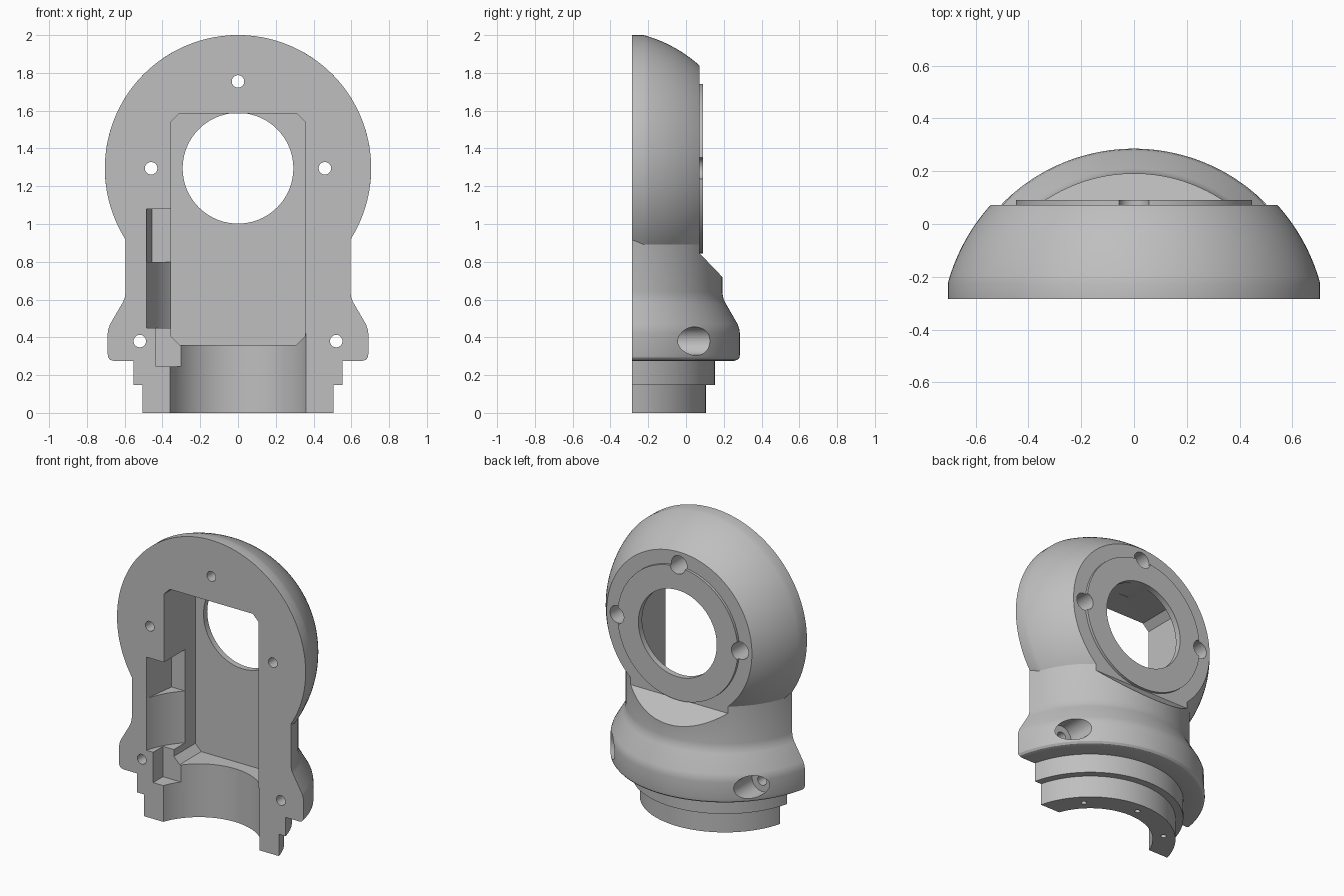
import bpy, bmesh
from math import sin, cos, pi, radians, sqrt

if "Cube" in bpy.data.objects:
    bpy.data.objects.remove(bpy.data.objects["Cube"], do_unlink=True)

AXIS_Y = -0.417      # vertical axis of the round base
FRONT = -0.285       # flat parting face
EYE_Z = 1.295        # height of the large opening
BACK = 0.072         # flat mounting face

grey = bpy.data.materials.new("plain grey")
grey.use_nodes = True
grey.diffuse_color = (0.52, 0.52, 0.52, 1)
grey.node_tree.nodes["Principled BSDF"].inputs["Base Color"].default_value = (0.52, 0.52, 0.52, 1)


def make_object(name, bm):
    bmesh.ops.recalc_face_normals(bm, faces=bm.faces)
    mesh = bpy.data.meshes.new(name)
    bm.to_mesh(mesh)
    bm.free()
    mesh.materials.append(grey)
    obj = bpy.data.objects.new(name, mesh)
    bpy.context.collection.objects.link(obj)
    return obj


def lathe(name, profile, axis="z", centre=(0, 0), steps=48):
    """Solid of (radius, position) pairs turned about a z or y axis."""
    bm = bmesh.new()
    rings = []
    for r, h in profile:
        ring = []
        for i in range(steps):
            a = 2 * pi * i / steps
            u, v = centre[0] + r * cos(a), centre[1] + r * sin(a)
            ring.append(bm.verts.new((u, v, h) if axis == "z" else (u, h, v)))
        rings.append(ring)
    for low, high in zip(rings, rings[1:]):
        for i in range(steps):
            j = (i + 1) % steps
            bm.faces.new((low[i], low[j], high[j], high[i]))
    bm.faces.new(rings[0])
    bm.faces.new(rings[-1])
    return make_object(name, bm)


def prism(name, outline, axis, start, end):
    """Outline pushed along one axis."""
    place = {"x": lambda a, b, h: (h, a, b),
             "y": lambda a, b, h: (a, h, b),
             "z": lambda a, b, h: (a, b, h)}[axis]
    bm = bmesh.new()
    ends = [[bm.verts.new(place(a, b, h)) for a, b in outline] for h in (start, end)]
    n = len(outline)
    for i in range(n):
        j = (i + 1) % n
        bm.faces.new((ends[0][i], ends[0][j], ends[1][j], ends[1][i]))
    bm.faces.new(ends[0])
    bm.faces.new(ends[1])
    return make_object(name, bm)


def combine(body, tool, operation="DIFFERENCE"):
    tool.hide_render = True
    mod = body.modifiers.new(tool.name, "BOOLEAN")
    mod.operation = operation
    mod.solver = "EXACT"
    mod.object = tool
    bpy.context.view_layer.objects.active = body
    bpy.ops.object.modifier_apply(modifier=mod.name)
    bpy.data.objects.remove(tool, do_unlink=True)


# Turned base: spigot, step, rounded flange and neck
housing = lathe("housing", [
    (0.522, 0), (0.522, 0.147), (0.57, 0.147), (0.57, 0.275), (0.67, 0.275),
    (0.69, 0.281), (0.7, 0.293), (0.7025, 0.31), (0.7025, 0.42), (0.699, 0.445),
    (0.69, 0.47), (0.627, 0.58), (0.615, 0.605), (0.609, 0.64), (0.609, 1.0)],
    centre=(0, AXIS_Y), steps=144)

# Domed head with a short straight rim
BALL = 0.731
arc = [(BALL * cos(radians(a)), AXIS_Y + BALL * sin(radians(a)))
       for a in [15.3 + 28.7 * i / 14 for i in range(15)]]
head = lathe("head", [(0.705, -0.4)] + arc, "y", (0, EYE_Z), 144)
combine(housing, head, "UNION")

# Flat back with sloped shoulder, then the raised ring plate
combine(housing, prism("back_cut", [(BACK, 0.845), (0.24, 0.67), (0.6, 0.67),
                                    (0.6, 2.2), (BACK, 2.2)], "x", -1, 1))
combine(housing, lathe("ring_plate", [(0.45, 0.03), (0.45, 0.09)], "y", (0, EYE_Z), 96), "UNION")

# Parting face
combine(housing, prism("front_cut", [(-1, -0.2), (1, -0.2), (1, 2.2), (-1, 2.2)], "y", -1.5, FRONT))

# Main cavity with clipped corners, lower bore and large round opening
W, LOW, TOP, C = 0.354, 0.36, 1.585, 0.044
cavity = [(-W + C, LOW), (W - C, LOW), (W, LOW + C), (W, TOP - C),
          (W - C, TOP), (-W + C, TOP), (-W, TOP - C), (-W, LOW + C)]
combine(housing, prism("cavity", cavity, "y", -0.6, 0.05))
combine(housing, lathe("bore", [(0.383, -0.1), (0.383, 0.42)], centre=(0, AXIS_Y), steps=96))
combine(housing, lathe("opening", [(0.293, -0.1), (0.293, 0.3)], "y", (0, EYE_Z), 96))

# Side pocket: curved lower part, deeper upper part, small slot below
R = 0.503
curve = [(R * cos(radians(a)), AXIS_Y + R * sin(radians(a))) for a in range(180, 128, -3)]
combine(housing, prism("lower_pocket", curve + [(curve[-1][0], AXIS_Y)], "z", 0.45, 0.8))
combine(housing, prism("upper_pocket", [(-0.49, -0.33), (-0.455, -0.06),
                                        (-0.3, -0.06), (-0.3, -0.33)], "z", 0.8, 1.08))
combine(housing, prism("slot", [(-0.435, 0.245), (-0.3, 0.245), (-0.3, 0.46), (-0.435, 0.46)],
                       "y", -0.5, -0.18))

# Screw holes with counterbores from the back
for x, z, wide in [(0, 1.755, 0.058), (-0.46, EYE_Z, 0.058), (0.46, EYE_Z, 0.058),
                   (-0.52, 0.38, 0.075), (0.52, 0.38, 0.075)]:
    combine(housing, lathe("screw_hole", [(0.033, -0.5), (0.033, 0.0)], "y", (x, z), 32))
    combine(housing, lathe("counterbore", [(wide, -0.07), (wide, 0.5)], "y", (x, z), 48))

# Small pin holes in the underside
for angle in (45, 90, 135):
    spot = (0.45 * cos(radians(angle)), AXIS_Y + 0.45 * sin(radians(angle)))
    combine(housing, lathe("pin_hole", [(0.017, -0.1), (0.017, 0.1)], centre=spot, steps=24))

# Shading
bpy.ops.object.select_all(action="DESELECT")
housing.select_set(True)
bpy.context.view_layer.objects.active = housing
bpy.ops.object.shade_smooth_by_angle(angle=radians(25))
